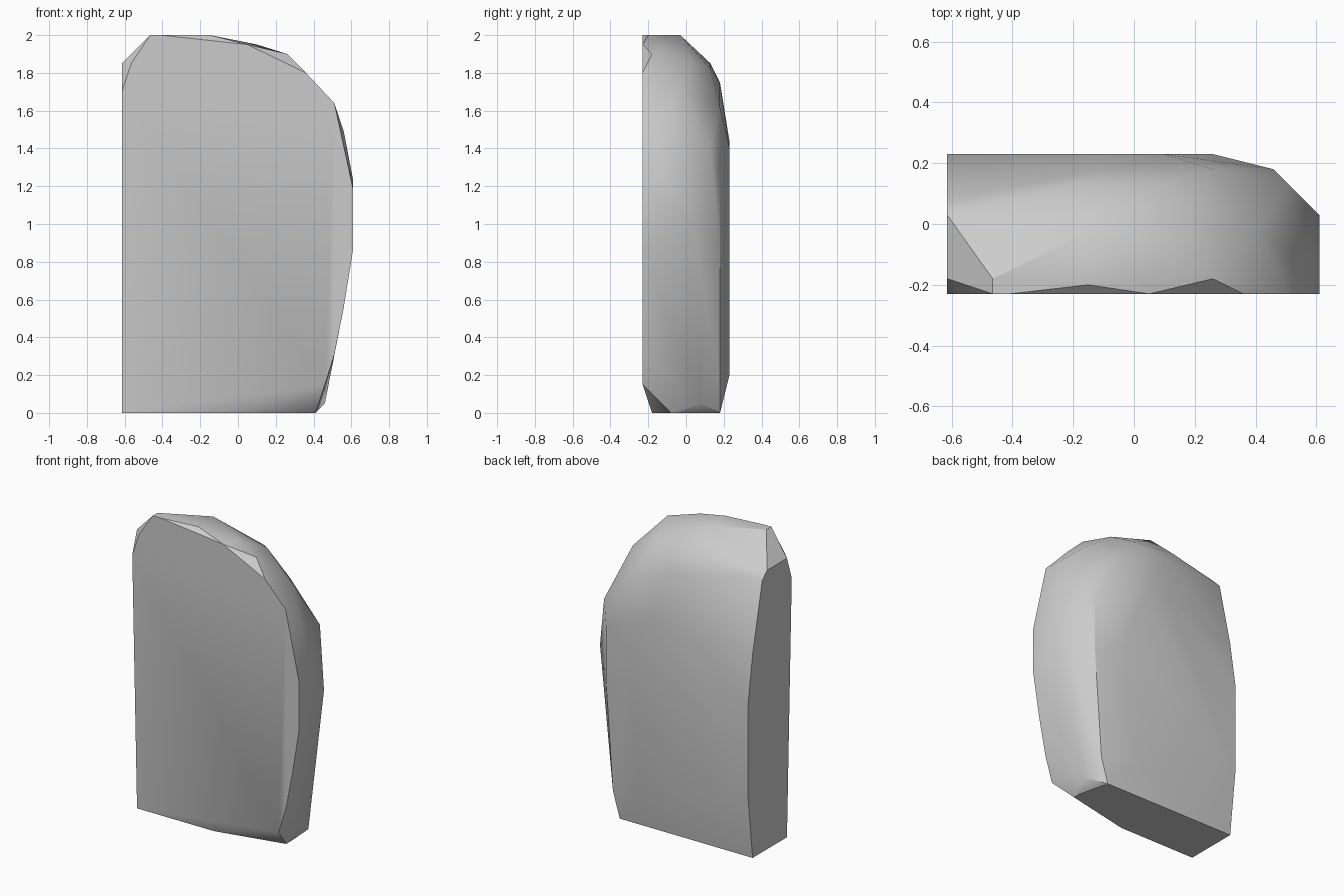
import bpy
import bmesh
import math

# Remove the default object only
default_cube = bpy.data.objects.get("Cube")
if default_cube:
    bpy.data.objects.remove(default_cube, do_unlink=True)

FRONT, LEFT_SIDE, BACK = -0.23, -0.615, 0.23


def make_material(name, colour):
    material = bpy.data.materials.new(name)
    material.use_nodes = True
    material.diffuse_color = colour
    material.node_tree.nodes["Principled BSDF"].inputs["Base Color"].default_value = colour
    return material


def hull_object(name, points, material, smooth_angle):
    """Wrap a faceted solid around outline points and smooth its shallow edges."""
    bm = bmesh.new()
    for point in points:
        bm.verts.new(point)
    result = bmesh.ops.convex_hull(bm, input=bm.verts)
    loose = {g for g in result["geom_interior"] + result["geom_unused"]
             if isinstance(g, bmesh.types.BMVert)}
    bmesh.ops.delete(bm, geom=list(loose), context="VERTS")
    bmesh.ops.recalc_face_normals(bm, faces=bm.faces)
    mesh = bpy.data.meshes.new(name)
    bm.to_mesh(mesh)
    bm.free()
    mesh.materials.append(material)
    obj = bpy.data.objects.new(name, mesh)
    bpy.context.collection.objects.link(obj)
    bpy.ops.object.select_all(action="DESELECT")
    obj.select_set(True)
    bpy.context.view_layer.objects.active = obj
    bpy.ops.object.shade_smooth_by_angle(angle=math.radians(smooth_angle))
    return obj


# Flat front face, as x and z
front_outline = [(-.615, 1.7), (-.565, 1.85), (-.465, 2), (-.41, 2), (.05, 1.95),
                 (.36, 1.8), (.51, 1.64), (.61, 1.18), (.61, .87), (.56, .56),
                 (.51, .31), (.46, .15)]

# Flat cut side, as y and z
side_outline = [(-.18, 0), (-.18, 1.85), (.03, 1.85), (.08, 1.8), (.18, 1.35),
                (.23, 1.03), (.23, .43), (.18, 0)]

# Flat base, as x and y
base_outline = [(-.05, -.18), (.41, -.08), (.41, -.03), (.36, .18)]

# Flat area of the back, as x and z
back_outline = [(-.1, 1.44), (.1, 1.4), (.26, 1.0), (.15, .2)]

# Rounded shoulder between the front, top, curved side and back
shoulder = [(-.465, -.18, 2), (-.16, -.03, 2), (-.15, -.2, 2), (.1, -.13, 1.95),
            (.26, -.18, 1.9), (.2, .02, 1.87), (.1, .13, 1.82), (-.2, .13, 1.85),
            (-.1, .18, 1.75), (.26, .18, 1.62), (.41, -.03, 1.72), (.56, -.13, 1.49)]

# Curved side and its lower corner
curved_side = [(.61, -.13, 1.23), (.61, .03, 1.03), (.51, .13, 1.4), (.46, .18, 1.25),
               (.46, .18, .88), (.46, .13, .36), (.46, .08, .05), (.41, .18, .17)]

points = [(x, FRONT, z) for x, z in front_outline]
points += [(LEFT_SIDE, y, z) for y, z in side_outline]
points += [(x, y, 0) for x, y in base_outline]
points += [(x, BACK, z) for x, z in back_outline]
points += shoulder + curved_side

stone_grey = make_material("stone grey", (0.6, 0.6, 0.6, 1))
hull_object("rounded_stone_slab", points, stone_grey, 30)
